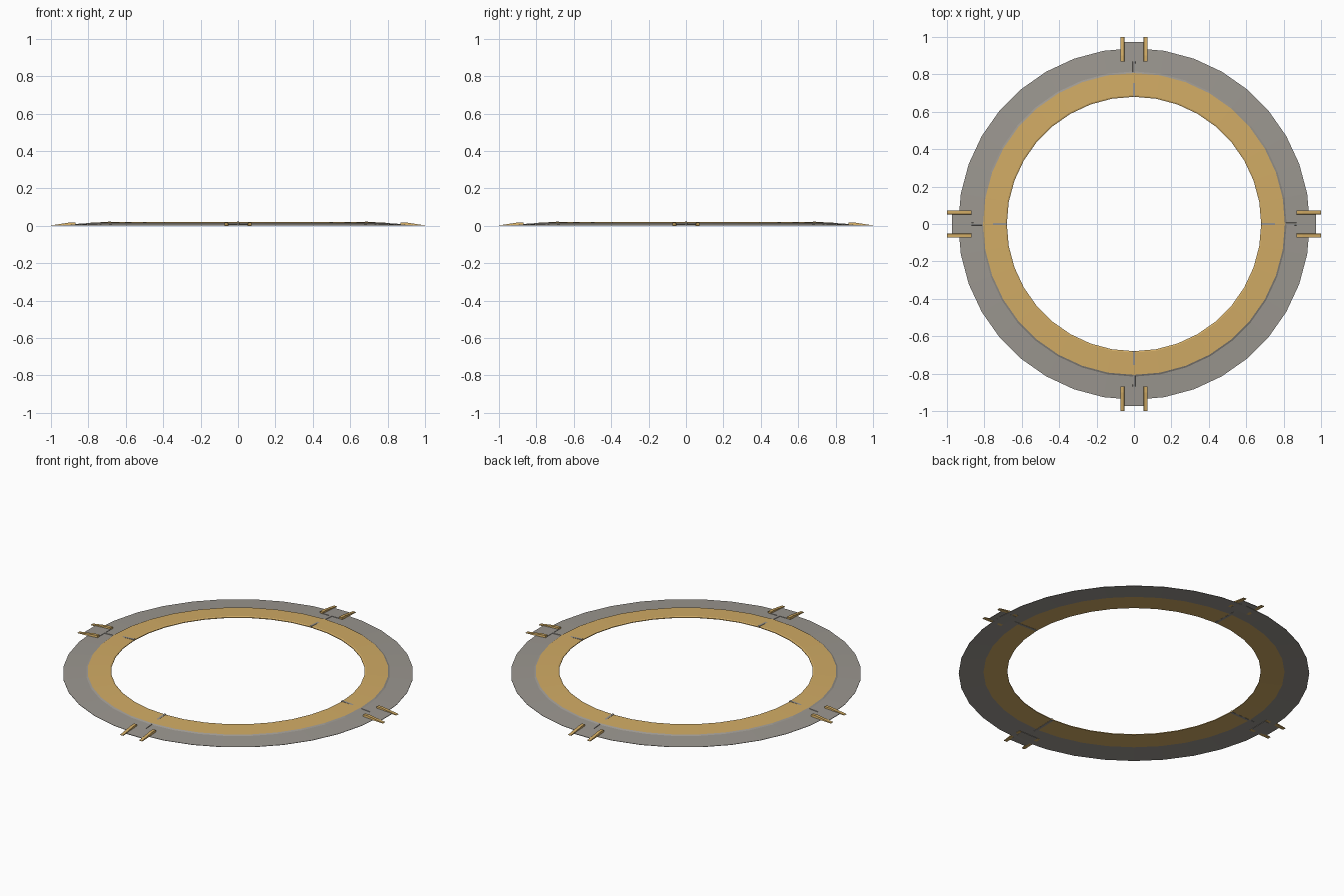
import bpy, bmesh, math
from mathutils import Matrix, Vector

if "Cube" in bpy.data.objects:
    bpy.data.objects.remove(bpy.data.objects["Cube"])

SEG = 36


def material(name, rgb):
    m = bpy.data.materials.new(name)
    m.diffuse_color = (*rgb, 1)
    m.use_nodes = True
    m.node_tree.nodes["Principled BSDF"].inputs["Base Color"].default_value = m.diffuse_color
    return m


GREY = material("warm grey", (0.33, 0.31, 0.28))
GOLD = material("gold", (0.64, 0.41, 0.13))


def finish(name, bm, mat):
    bmesh.ops.recalc_face_normals(bm, faces=bm.faces[:])
    me = bpy.data.meshes.new(name)
    bm.to_mesh(me)
    bm.free()
    me.materials.append(mat)
    ob = bpy.data.objects.new(name, me)
    bpy.context.collection.objects.link(ob)
    return ob


def ring(name, profile, mat):
    """Revolve a closed (radius, height) outline about z."""
    bm = bmesh.new()
    loops = []
    for i in range(SEG):
        a = 2 * math.pi * i / SEG
        loops.append([bm.verts.new((r * math.cos(a), r * math.sin(a), z)) for r, z in profile])
    n = len(profile)
    for i in range(SEG):
        p, q = loops[i], loops[(i + 1) % SEG]
        for j in range(n):
            k = (j + 1) % n
            bm.faces.new((p[j], q[j], q[k], p[k]))
    return finish(name, bm, mat)


def radial_bar(name, outline, y, width, top_width, mat, angle):
    """Extrude a (radius, height) outline sideways; the upper points may be narrower."""
    n = len(outline)
    bm = bmesh.new()
    rot = Matrix.Rotation(angle, 4, 'Z')
    sides = []
    for s in (-1, 1):
        sides.append([bm.verts.new(rot @ Vector((r, y + s * (top_width if i >= n // 2 else width) / 2, z)))
                      for i, (r, z) in enumerate(outline)])
    a, b = sides
    bm.faces.new(a)
    bm.faces.new(b[::-1])
    for j in range(n):
        k = (j + 1) % n
        bm.faces.new((a[j], a[k], b[k], b[j]))
    return finish(name, bm, mat)


# sloping outer band, with the steep step up to the inner band
ring("outer_band", [(0.94, 0.001), (0.94, 0.003), (0.816, 0.0105), (0.807, 0.0155),
                    (0.807, 0.009)], GREY)
# inner band with a small lip around the hole
ring("inner_band", [(0.807, 0.009), (0.807, 0.0155), (0.688, 0.020), (0.680, 0.017),
                    (0.680, 0.013)], GOLD)

for i in range(4):
    a = i * math.pi / 2
    # seam bar across both bands
    radial_bar("seam_bar", [(0.68, 0.012), (0.88, 0.005), (0.88, 0.009), (0.81, 0.018), (0.68, 0.022)][:2]
               + [(0.88, 0.009), (0.68, 0.0225)], 0, 0.015, 0.012, GREY, a)
    # clamp plate between the rails
    radial_bar("clamp_plate", [(0.87, 0.003), (0.972, 0.001), (0.972, 0.004), (0.87, 0.0095)],
               0, 0.11, 0.11, GREY, a)
    # pair of wedge rails
    for s in (-1, 1):
        radial_bar("clamp_rail", [(0.87, 0.004), (1.0, 0.0), (1.0, 0.002), (0.905, 0.017), (0.87, 0.018)][:2]
                   + [(1.0, 0.002), (0.90, 0.0175), (0.87, 0.018)][:3],
                   s * 0.062, 0.022, 0.018, GOLD, a)
